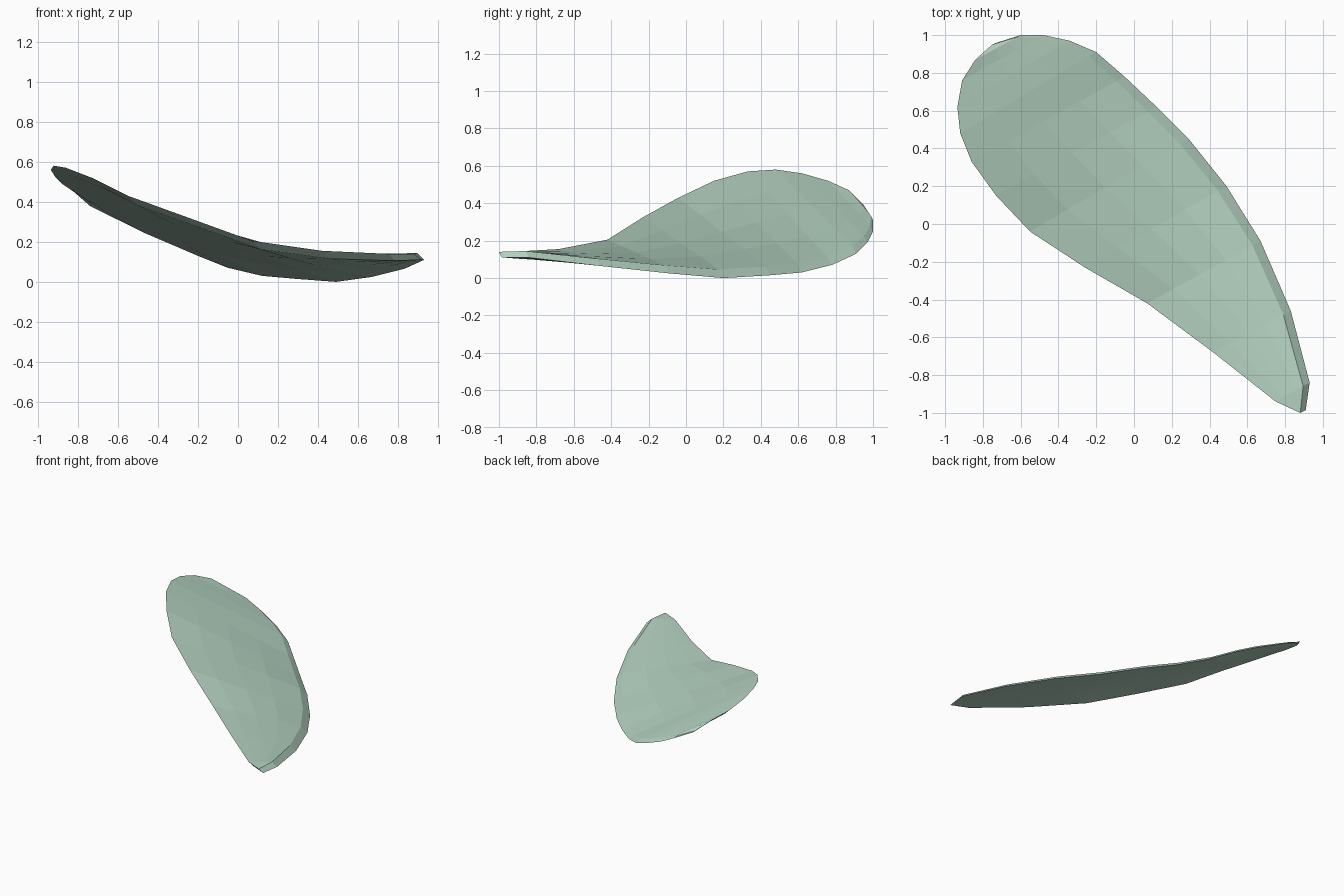
import bpy
import bmesh
import math
from mathutils import Vector

# Remove the default object
default_cube = bpy.data.objects.get("Cube")
if default_cube:
    bpy.data.objects.remove(default_cube, do_unlink=True)


def flat_material(name, colour):
    material = bpy.data.materials.new(name)
    material.use_nodes = True
    material.diffuse_color = colour
    shader = material.node_tree.nodes["Principled BSDF"]
    shader.inputs["Base Color"].default_value = colour
    shader.inputs["Roughness"].default_value = 0.9
    return material


# Upper rim on the raised side, lower rim on the drooping side, stem to end
stem_point = (.88, -1, .14)
end_point = (-.75, .95, .39)
raised_rim = [
    (.75, -.94, .14), (.42, -.68, .155), (.07, -.42, .205), (-.26, -.23, .325),
    (-.55, -.04, .43), (-.73, .15, .52), (-.86, .33, .57), (-.92, .48, .58),
    (-.935, .62, .56), (-.91, .76, .52), (-.84, .87, .47)]
drooping_rim = [
    (.93, -.84, .11), (.83, -.46, .065), (.67, -.09, .025), (.49, .2, 0),
    (.29, .45, .015), (.12, .62, .03), (-.05, .78, .07), (-.2, .91, .13),
    (-.34, .97, .19), (-.48, 1, .25), (-.6, 1, .31)]

COLUMNS = 4
BELLY = .015
thickness = Vector((.042, .022, -.042))


def build_leaf(name, material):
    bm = bmesh.new()
    left = [stem_point] + raised_rim + [end_point]
    right = [None] + drooping_rim + [end_point]
    last = len(left) - 1
    upper, lower = [], []

    # Each station is straight on top with a slight belly underneath
    for row, (a, b) in enumerate(zip(left, right)):
        along = row / last
        swell = math.sin(math.pi * along)
        shift = thickness * (.7 + .6 * swell - .4 * along)
        start = Vector(a)
        finish = Vector(b) - shift if 0 < row < last else start
        top_row, bottom_row = [], []
        for column in range(COLUMNS + 1):
            t = column / COLUMNS
            point = start.lerp(finish, t)
            belly = Vector((0, 0, BELLY * swell * 4 * t * (1 - t)))
            top_row.append(bm.verts.new(point))
            bottom_row.append(bm.verts.new(point + shift - belly))
        upper.append(top_row)
        lower.append(bottom_row)

    # Upper skin, underside and the two narrow rim walls
    for row in range(last):
        for skin in (upper, lower):
            for column in range(COLUMNS):
                bm.faces.new((skin[row][column], skin[row][column + 1],
                              skin[row + 1][column + 1], skin[row + 1][column]))
        for side in (0, COLUMNS):
            bm.faces.new((upper[row][side], upper[row + 1][side],
                          lower[row + 1][side], lower[row][side]))

    # Close both ends to points and orient the shell
    bmesh.ops.remove_doubles(bm, verts=bm.verts[:], dist=.0005)
    bmesh.ops.recalc_face_normals(bm, faces=bm.faces[:])

    mesh = bpy.data.meshes.new(name)
    bm.to_mesh(mesh)
    bm.free()
    mesh.materials.append(material)
    leaf = bpy.data.objects.new(name, mesh)
    bpy.context.collection.objects.link(leaf)
    return leaf


# The single twisted leaf, left faceted
build_leaf("leaf", flat_material("pale_sage_green", (.46, .65, .535, 1)))
